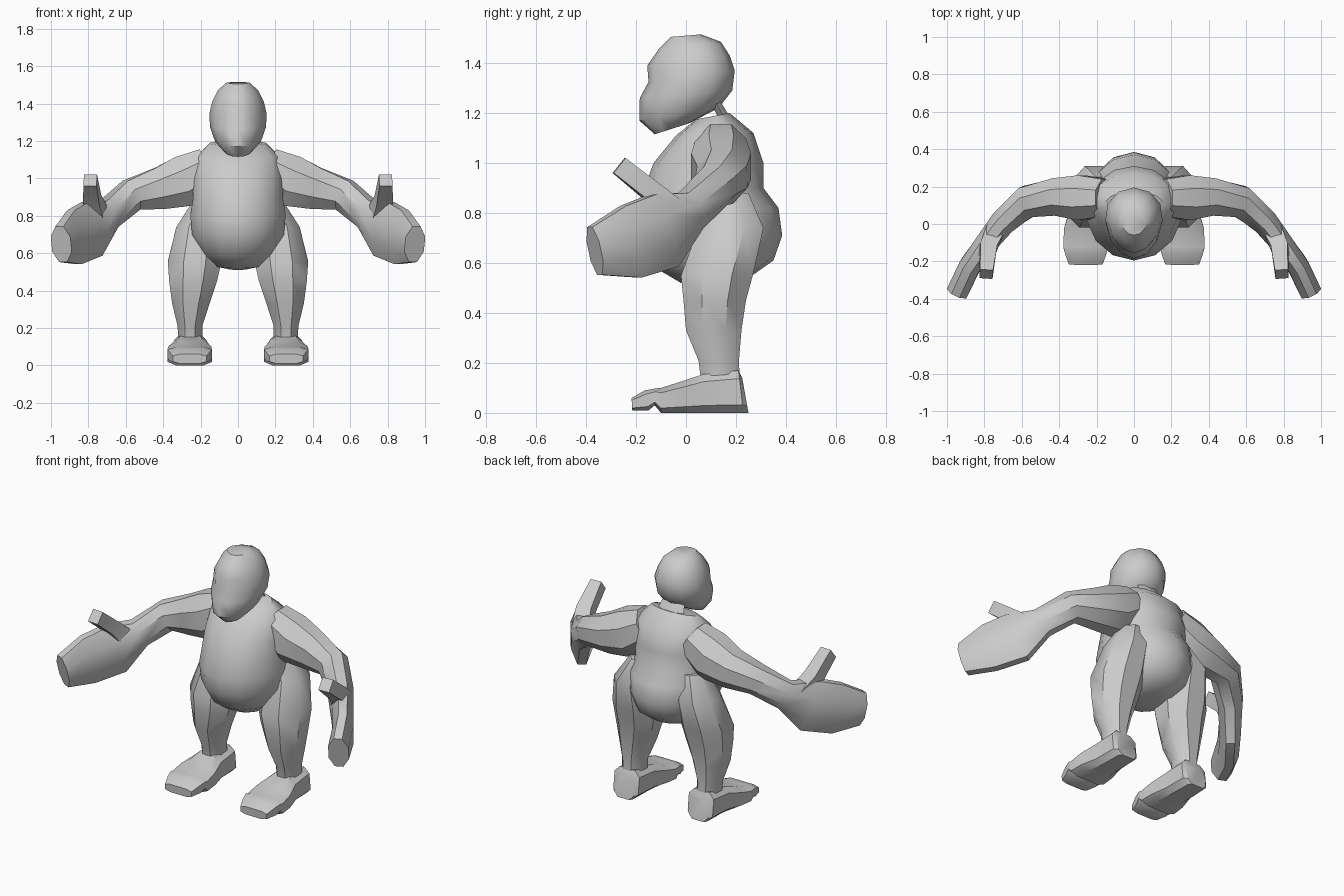
import bpy, bmesh, math
from mathutils import Vector

if "Cube" in bpy.data.objects:
    bpy.data.objects.remove(bpy.data.objects["Cube"])


def unit_ring(n, phase=0.0, square=1.0):
    """Rounded polygon scaled to fill a -1..1 box."""
    pw = lambda v: math.copysign(abs(v) ** square, v) if abs(v) > 1e-6 else 0.0
    p = [(pw(math.cos(2 * math.pi * (i + phase) / n)),
          pw(math.sin(2 * math.pi * (i + phase) / n))) for i in range(n)]
    ma, mb = max(abs(a) for a, b in p), max(abs(b) for a, b in p)
    return [(a / ma, b / mb) for a, b in p]


def skin(name, rings, mirror=False, angle=42):
    """Join rings of points into a closed tube."""
    bm = bmesh.new()
    loops = [[bm.verts.new(p) for p in r] for r in rings]
    n = len(loops[0])
    for lo, hi in zip(loops, loops[1:]):
        for i in range(n):
            j = (i + 1) % n
            bm.faces.new((lo[i], lo[j], hi[j], hi[i]))
    bm.faces.new(loops[0])
    bm.faces.new(loops[-1])
    bmesh.ops.recalc_face_normals(bm, faces=bm.faces)
    me = bpy.data.meshes.new(name)
    bm.to_mesh(me)
    bm.free()
    ob = bpy.data.objects.new(name, me)
    bpy.context.collection.objects.link(ob)
    bpy.ops.object.select_all(action='DESELECT')
    ob.select_set(True)
    bpy.context.view_layer.objects.active = ob
    bpy.ops.object.shade_smooth_by_angle(angle=math.radians(angle))
    if mirror:
        ob.modifiers.new("mirror", 'MIRROR')
    return ob


def profile_rings(rows, shape, taper=0.0):
    """Each row: y, z of one edge, y, z of the opposite edge, centre x, half width."""
    out = []
    for ya, za, yb, zb, cx, hw in rows:
        a, b = Vector((cx, ya, za)), Vector((cx, yb, zb))
        c, h = (a + b) / 2, (a - b) / 2
        out.append([c + h * u + Vector((hw * v * (1 - taper * u), 0, 0)) for u, v in shape])
    return out


def path_rings(rows, shape):
    """Each row: centre x, y, z, half height, half thickness across the path."""
    pts = [Vector(r[:3]) for r in rows]
    out = []
    for i, (p, r) in enumerate(zip(pts, rows)):
        t = (pts[min(i + 1, len(pts) - 1)] - pts[max(i - 1, 0)]).normalized()
        side = t.cross(Vector((0, 0, 1))).normalized()
        up = side.cross(t)
        out.append([p + up * (r[3] * u) + side * (r[4] * v) for u, v in shape])
    return out


# Torso with belly and rounded rump
skin("torso", profile_rings([
    (.04, 1.175, .175, 1.20, 0, .15),
    (-.04, 1.11, .27, 1.12, 0, .225),
    (-.13, 1.00, .31, 1.00, 0, .24),
    (-.17, .89, .31, .90, 0, .24),
    (-.195, .79, .37, .82, 0, .255),
    (-.19, .69, .385, .71, 0, .245),
    (-.13, .585, .35, .61, 0, .20),
    (-.02, .52, .265, .55, 0, .13),
    (.05, .51, .19, .53, 0, .06)], unit_ring(14)))

# Head with protruding muzzle
skin("head", profile_rings([
    (-.06, 1.505, .06, 1.515, 0, .065),
    (-.11, 1.455, .14, 1.485, 0, .108),
    (-.155, 1.39, .175, 1.43, 0, .138),
    (-.15, 1.325, .195, 1.37, 0, .153),
    (-.185, 1.26, .185, 1.29, 0, .15),
    (-.187, 1.17, .13, 1.22, 0, .122),
    (-.125, 1.115, .015, 1.16, 0, .07)], unit_ring(12), .12))

# Thin neck at the nape
skin("neck", profile_rings([
    (.09, 1.26, .13, 1.26, 0, .07),
    (.135, 1.17, .175, 1.185, 0, .09)], unit_ring(6, .5)))

# Legs
skin("leg", profile_rings([
    (.09, .88, .25, .88, .17, .07),
    (.05, .74, .31, .74, .215, .115),
    (-.02, .55, .27, .56, .232, .143),
    (-.01, .45, .24, .45, .24, .128),
    (.0, .33, .222, .33, .252, .10),
    (.05, .21, .212, .21, .257, .066),
    (.06, .13, .215, .13, .255, .064)], unit_ring(8, .5)), True)

# Feet
skin("foot", profile_rings([
    (.25, 0, .225, .14, .255, .065),
    (.23, 0, .21, .17, .255, .085),
    (.08, 0, .07, .155, .255, .09),
    (-.02, 0, -.02, .125, .258, .115),
    (-.10, 0, -.10, .10, .258, .12),
    (-.125, .03, -.12, .098, .258, .12),
    (-.15, .01, -.165, .09, .258, .11),
    (-.215, .01, -.218, .06, .258, .09)], unit_ring(8, .5, .55)), True, 35)

# Arms running into mitten hands
skin("arm", path_rings([
    (.15, .14, 1.06, .11, .10),
    (.28, .14, .985, .14, .12),
    (.42, .145, .945, .112, .10),
    (.57, .12, .91, .085, .085),
    (.69, .02, .81, .082, .07),
    (.78, -.09, .73, .155, .06),
    (.875, -.22, .685, .148, .058),
    (.945, -.365, .648, .098, .058)], unit_ring(8, .5)), True, 35)

# Raised thumbs
skin("thumb", path_rings([
    (.75, -.05, .80, .05, .05),
    (.78, -.13, .88, .04, .045),
    (.79, -.268, .99, .038, .035)], unit_ring(4, .5)), True, 30)
